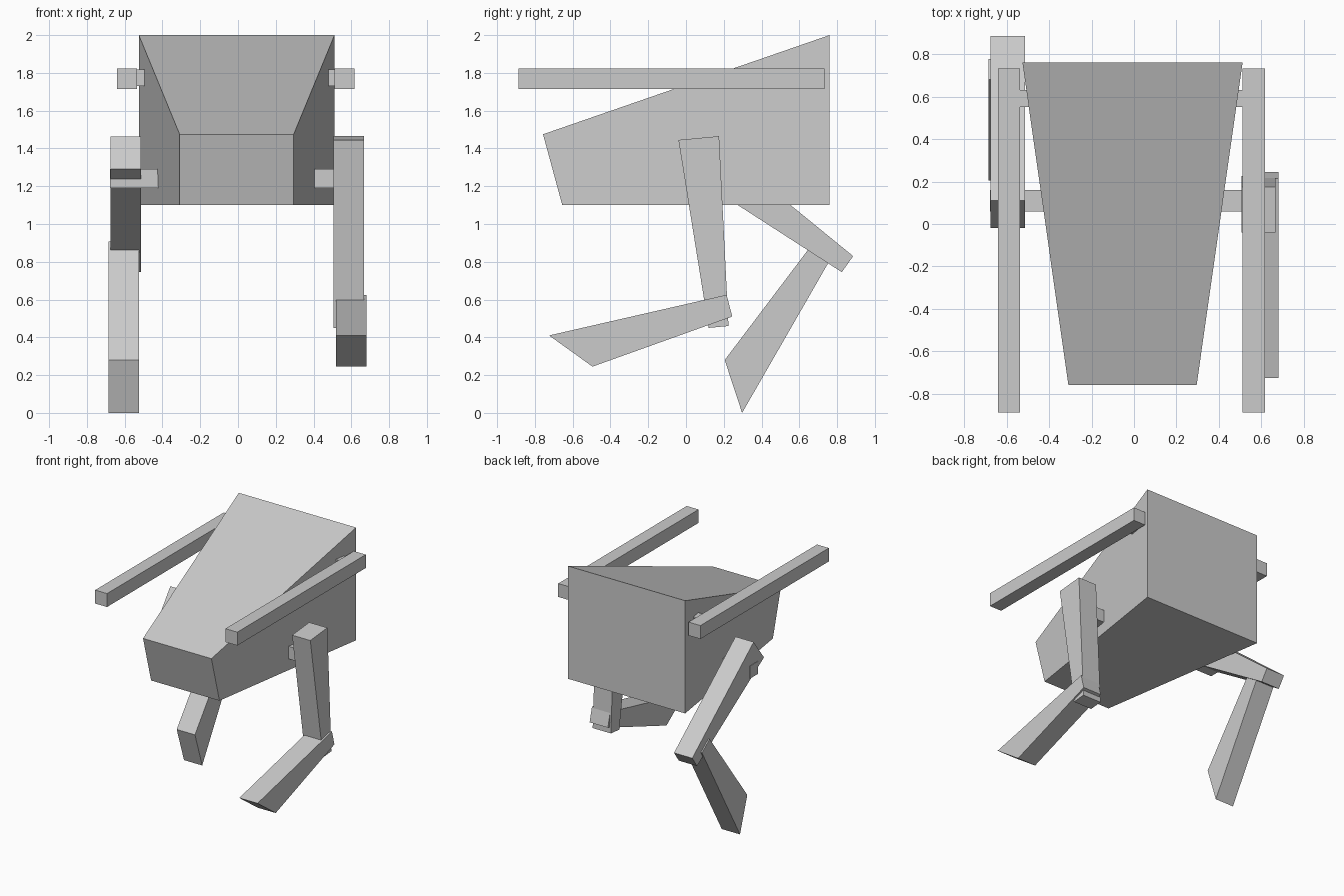
import bpy, bmesh

if "Cube" in bpy.data.objects:
    bpy.data.objects.remove(bpy.data.objects["Cube"])

grey = bpy.data.materials.new("light_grey")
grey.diffuse_color = (0.6, 0.6, 0.6, 1)
grey.use_nodes = True
grey.node_tree.nodes["Principled BSDF"].inputs["Base Color"].default_value = grey.diffuse_color


def finish(name, bm):
    bmesh.ops.recalc_face_normals(bm, faces=bm.faces)
    mesh = bpy.data.meshes.new(name)
    bm.to_mesh(mesh)
    bm.free()
    mesh.materials.append(grey)
    obj = bpy.data.objects.new(name, mesh)
    bpy.context.collection.objects.link(obj)
    return obj


def slab(name, profile, x_left, x_right):
    """Side profile (y, z) spanned across x; x limits are functions of y or numbers."""
    bm = bmesh.new()
    at = lambda lim, y: lim(y) if callable(lim) else lim
    left = [bm.verts.new((at(x_left, y), y, z)) for y, z in profile]
    right = [bm.verts.new((at(x_right, y), y, z)) for y, z in profile]
    bm.faces.new(left)
    bm.faces.new(right[::-1])
    n = len(profile)
    for i in range(n):
        j = (i + 1) % n
        bm.faces.new((left[j], left[i], right[i], right[j]))
    return finish(name, bm)


def box(name, x0, x1, y0, y1, z0, z1):
    return slab(name, [(y0, z0), (y1, z0), (y1, z1), (y0, z1)], x0, x1)


# Wedge body, narrower at the front
def half_width(y):
    return 0.302 if y < 0 else 0.518


slab("body", [(-0.757, 1.475), (0.76, 2.0), (0.76, 1.1), (-0.655, 1.1)],
     lambda y: -0.007 - half_width(y), lambda y: -0.007 + half_width(y))

# Side barrels with their mounts, and hip axles
for side, s in (("left", -1), ("right", 1)):
    c = -0.0125

    def across(a, b):
        return sorted((c + s * a, c + s * b))

    box(side + "_barrel", *across(0.523, 0.628), -0.888, 0.733, 1.715, 1.822)
    box(side + "_barrel_mount", *across(0.45, 0.54), 0.55, 0.63, 1.73, 1.817)
    box(side + "_hip_axle", *across(0.38, 0.666), 0.06, 0.16, 1.19, 1.29)

# Right leg, standing with shin forward
slab("right_thigh", [(-0.04, 1.445), (0.175, 1.465), (0.225, 0.46), (0.12, 0.45)], 0.506, 0.667)
slab("right_shin", [(0.215, 0.625), (0.245, 0.51), (-0.495, 0.245), (-0.725, 0.41)], 0.519, 0.68)

# Left leg, thigh swung back and shin down
slab("left_thigh", [(-0.02, 1.29), (0.11, 1.462), (0.885, 0.83), (0.825, 0.745)], -0.675, -0.514)
slab("left_shin", [(0.68, 0.908), (0.777, 0.835), (0.297, 0.0), (0.205, 0.28)], -0.685, -0.524)
